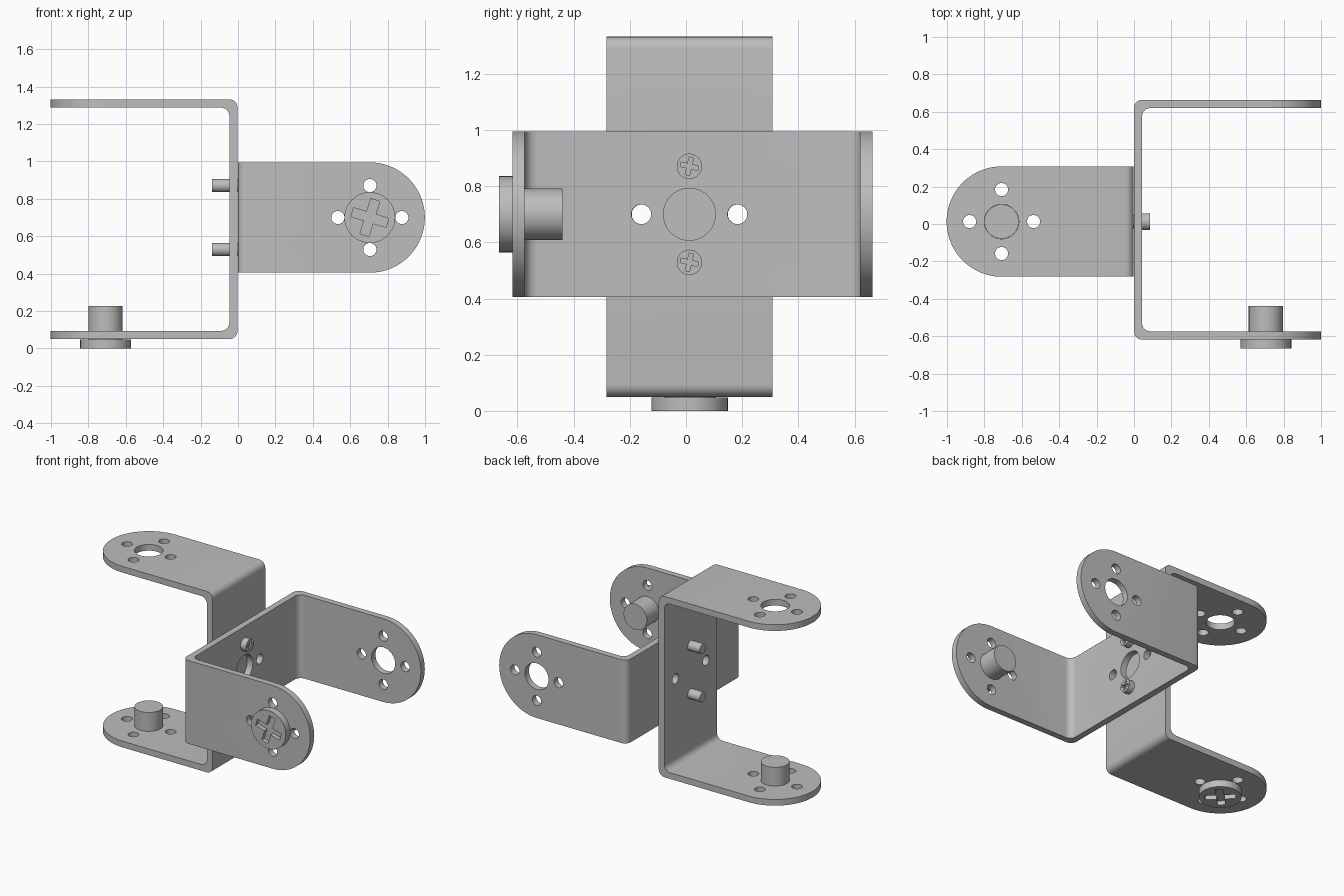
import bpy, bmesh, math
from mathutils import Matrix, Vector

cube = bpy.data.objects.get("Cube")
if cube:
    bpy.data.objects.remove(cube, do_unlink=True)

metal = bpy.data.materials.new("grey_metal")
metal.use_nodes = True
COL = (0.51, 0.51, 0.51, 1)
metal.diffuse_color = COL
bsdf = next(n for n in metal.node_tree.nodes if n.type == 'BSDF_PRINCIPLED')
bsdf.inputs["Base Color"].default_value = COL

T = 0.044        # sheet thickness
W = 0.295        # half width of the sheet, also end radius
SPAN = 0.641     # half height of each U bracket
HOLE_X = 0.706   # distance of the arm holes from the back plate
R_BIG, R_SMALL, PITCH = 0.0925, 0.035, 0.171


def new_object(name, bm):
    bmesh.ops.recalc_face_normals(bm, faces=bm.faces)
    me = bpy.data.meshes.new(name)
    bm.to_mesh(me)
    bm.free()
    me.materials.append(metal)
    ob = bpy.data.objects.new(name, me)
    bpy.context.collection.objects.link(ob)
    return ob


def prism(name, pts, z0, z1, matrix=Matrix()):
    """Extrude a closed 2D outline from z0 to z1."""
    bm = bmesh.new()
    face = bm.faces.new([bm.verts.new((x, y, z0)) for x, y in pts])
    ext = bmesh.ops.extrude_face_region(bm, geom=[face])
    verts = [v for v in ext["geom"] if isinstance(v, bmesh.types.BMVert)]
    bmesh.ops.translate(bm, verts=verts, vec=(0, 0, z1 - z0))
    bm.transform(matrix)
    return new_object(name, bm)


def arc(cx, cy, r, a0, a1, n):
    return [(cx + r * math.cos(math.radians(a0 + (a1 - a0) * i / n)),
             cy + r * math.sin(math.radians(a0 + (a1 - a0) * i / n))) for i in range(n + 1)]


def cut(ob, cutter, operation='DIFFERENCE'):
    """Apply a boolean and remove the cutter."""
    mod = ob.modifiers.new("cut", 'BOOLEAN')
    mod.operation, mod.object, mod.solver = operation, cutter, 'EXACT'
    deps = bpy.context.evaluated_depsgraph_get()
    me = bpy.data.meshes.new_from_object(ob.evaluated_get(deps))
    ob.modifiers.clear()
    ob.data = me
    bpy.data.objects.remove(cutter, do_unlink=True)


def finish(ob, matrix):
    ob.data.transform(matrix)
    ob.data.update()
    bpy.ops.object.select_all(action='DESELECT')
    ob.select_set(True)
    bpy.context.view_layer.objects.active = ob
    bpy.ops.object.shade_smooth_by_angle(angle=math.radians(30))


def bracket(name, hole_shift, matrix):
    # bent U profile, opening toward local +x, bends rounded inside and out
    r = 0.045
    half = [(1, SPAN - T)] + arc(T + r, SPAN - T - r, r, 90, 180, 6)
    outer = [(1, SPAN)] + arc(r, SPAN - r, r, 90, 180, 6)
    mirror = lambda pts: [(x, -y) for x, y in reversed(pts)]
    ob = prism(name, outer + mirror(outer) + half_reverse(half) + half[::-1], -W, W)
    # rounded arm ends
    ends = [(-0.2, W + 0.1), (-0.2, -W - 0.1), (0.4, -W - 0.1), (0.4, -W)]
    ends += arc(1 - W, 0, W, -90, 90, 40) + [(0.4, W), (0.4, W + 0.1)]
    side = Matrix.Rotation(math.radians(90), 4, 'X')
    cut(ob, prism("end_cutter", ends, -1, 1, side), 'INTERSECT')
    # holes through both arms
    holes = [(0, 0, R_BIG)] + [(dx * PITCH, dz * PITCH, R_SMALL)
                               for dx, dz in ((1, 0), (-1, 0), (0, 1), (0, -1))]
    for dx, dz, rad in holes:
        ring = arc(HOLE_X + dx, dz, rad, 0, 360, 40)[:-1]
        cut(ob, prism("hole_cutter", ring, -1, 1, side))
    # holes through the back plate, on the axis shared by both brackets
    back = Matrix.Rotation(math.radians(90), 4, 'Y')
    if matrix[1][1] > 0.5:                       # horizontal bracket: holes along its span
        plate = [(0, 0, R_BIG), (0, 1, R_SMALL), (0, -1, R_SMALL)]
    else:                                        # vertical bracket: holes across its width
        plate = [(0, 0, R_BIG), (1, 0, R_SMALL), (-1, 0, R_SMALL)]
    for a, b, rad in plate:
        ring = arc(a * PITCH, hole_shift + b * PITCH, rad, 0, 360, 40)[:-1]
        cut(ob, prism("hole_cutter", ring, -0.2, 0.2, back))
    finish(ob, matrix)


def half_reverse(half):
    """Lower inside edge of the U, from arm tip to plate."""
    return [(x, -y) for x, y in half]


def screw(name, head_r, head_h, shaft_r, length, arm, width, depth, angle, matrix):
    # turned screw: head at z = 0, shaft toward +z
    bm = bmesh.new()
    prof = [(0, 0), (head_r, 0), (head_r, head_h), (shaft_r, head_h), (shaft_r, length), (0, length)]
    vs = [bm.verts.new((x, 0, z)) for x, z in prof]
    es = [bm.edges.new((vs[i], vs[i + 1])) for i in range(5)]
    bmesh.ops.spin(bm, geom=vs + es, cent=(0, 0, 0), axis=(0, 0, 1),
                   angle=math.tau, steps=40, use_merge=False)
    bmesh.ops.remove_doubles(bm, verts=bm.verts, dist=1e-5)
    ob = new_object(name, bm)
    # cross recess
    cross = []
    for k in range(4):
        rot = Matrix.Rotation(math.radians(angle + 90 * k), 2)
        cross += [tuple(rot @ Vector(p)) for p in ((arm, -width), (arm, width), (width, width))]
    cut(ob, prism("cross_cutter", cross, -0.05, depth))
    finish(ob, matrix)


# two crossed U brackets, back to back
horizontal = Matrix.Translation((-0.001, 0.023, 0.70))
vertical = Matrix(((-1, 0, 0, -0.002), (0, 0, 1, 0.013), (0, 1, 0, 0.691), (0, 0, 0, 1)))
bracket("horizontal_bracket", -0.011, horizontal)
bracket("vertical_bracket", 0.009, vertical)

# pivot screws in one arm of each bracket
big = (0.136, 0.049, 0.0915, 0.227, 0.098, 0.025, 0.03)
screw("bottom_pivot_screw", *big, 45, Matrix.Translation((-0.708, 0.013, 0)))
screw("front_pivot_screw", *big, 17,
      Matrix.Translation((0.705, -0.666, 0.70)) @ Matrix.Rotation(math.radians(-90), 4, 'X'))

# small screws joining the two back plates
for label, s in (("upper", 1), ("lower", -1)):
    screw(label + "_joining_screw", 0.045, 0.042, R_SMALL, 0.225, 0.032, 0.008, 0.02, 13,
          Matrix.Translation((0.085, 0.012, 0.70 + s * PITCH)) @ Matrix.Rotation(math.radians(-90), 4, 'Y'))
